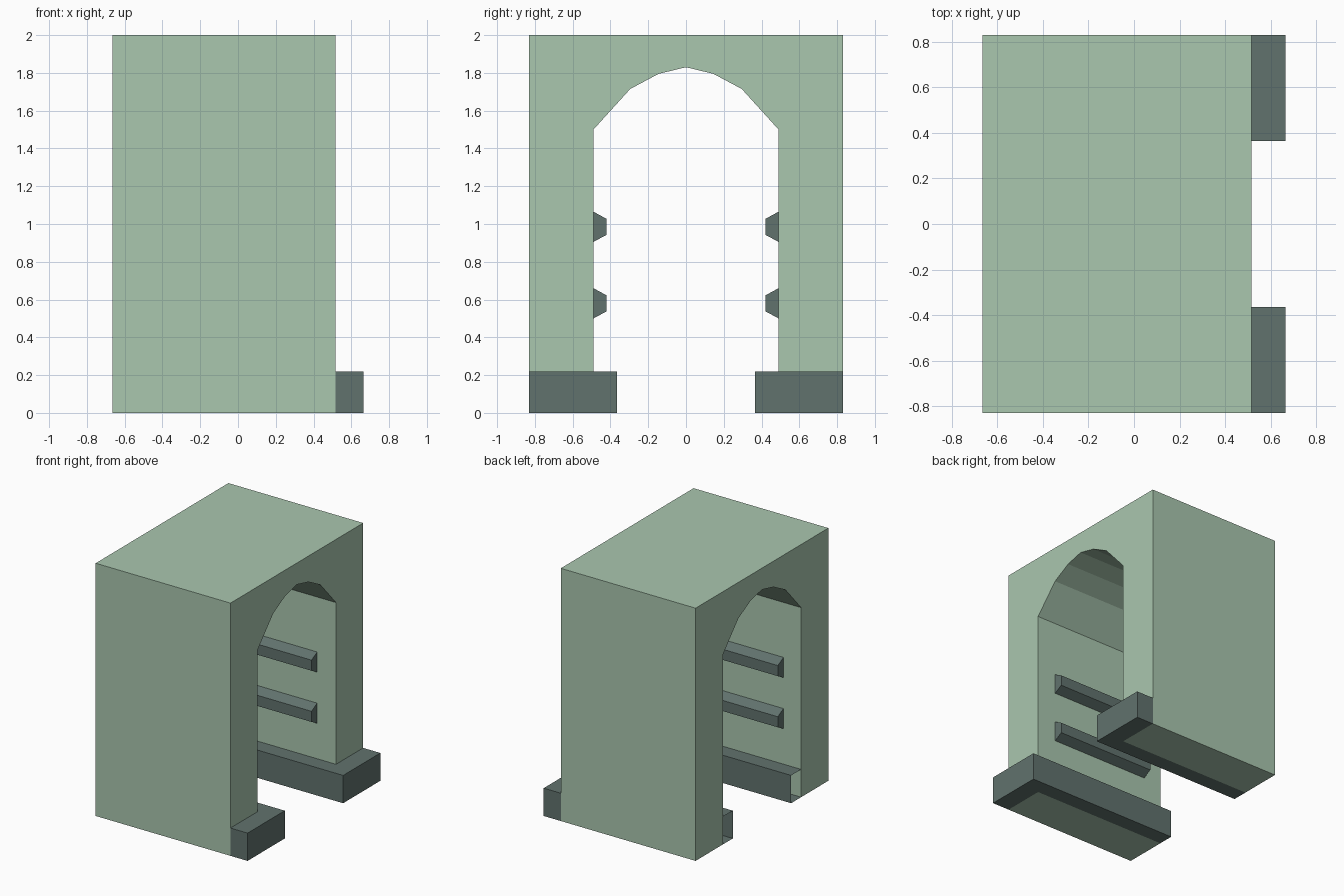
import bpy, bmesh

if "Cube" in bpy.data.objects:
    bpy.data.objects.remove(bpy.data.objects["Cube"])

X_BACK, X_FACE, X_TIP = -0.665, 0.515, 0.665
HALF_W, OPEN_W, TOP = 0.83, 0.49, 2.0


def material(name, color):
    m = bpy.data.materials.new(name)
    m.diffuse_color = (*color, 1)
    m.use_nodes = True
    m.node_tree.nodes["Principled BSDF"].inputs["Base Color"].default_value = m.diffuse_color
    return m


def prism(name, points, axis, lo, hi, mat, open_edges=(), mirror=False):
    """Extrude a profile along x (points = y,z) or z (points = x,y)."""
    def place(p, t):
        return (t, *p) if axis == 'x' else (*p, t)
    bm = bmesh.new()
    a = [bm.verts.new(place(p, lo)) for p in points]
    b = [bm.verts.new(place(p, hi)) for p in points]
    n = len(points)
    bm.faces.new(a[::-1])
    bm.faces.new(b)
    walls = []
    for i in range(n):
        j = (i + 1) % n
        walls.append(bm.faces.new((a[i], a[j], b[j], b[i])))
    bmesh.ops.recalc_face_normals(bm, faces=bm.faces)
    bmesh.ops.delete(bm, geom=[walls[i] for i in open_edges], context='FACES_ONLY')
    me = bpy.data.meshes.new(name)
    bm.to_mesh(me)
    bm.free()
    me.materials.append(mat)
    ob = bpy.data.objects.new(name, me)
    bpy.context.collection.objects.link(ob)
    if mirror:
        mod = ob.modifiers.new("mirror", 'MIRROR')
        mod.use_axis = (False, True, False)
        mod.use_mirror_merge = False
    return ob


wall = material("pale_green", (0.40, 0.57, 0.43))
trim = material("dark_grey_green", (0.12, 0.17, 0.155))

# Block with arched passage: one profile extruded through its depth
half = [(HALF_W, TOP), (HALF_W, 0), (OPEN_W, 0), (OPEN_W, 1.5), (0.295, 1.715), (0.145, 1.795)]
outline = half + [(0, 1.83)] + [(-y, z) for y, z in reversed(half)]
prism("arch_block", outline, 'x', X_BACK, X_FACE, wall)

# Plinths wrapping the inside and front of each leg, open against the leg and at the back
plinth = [(X_BACK, 0.365), (X_TIP, 0.365), (X_TIP, HALF_W),
          (X_FACE, HALF_W), (X_FACE, OPEN_W), (X_BACK, OPEN_W)]
prism("plinth", plinth, 'z', 0, 0.22, trim, open_edges=(3, 4, 5), mirror=True)

# Bevelled rails on the passage walls
for name, z in (("lower_rail", 0.58), ("upper_rail", 0.985)):
    rail = [(OPEN_W, z - 0.08), (OPEN_W, z + 0.08), (0.42, z + 0.042), (0.42, z - 0.042)]
    prism(name, rail, 'x', -0.51, 0.35, trim, open_edges=(0,), mirror=True)
